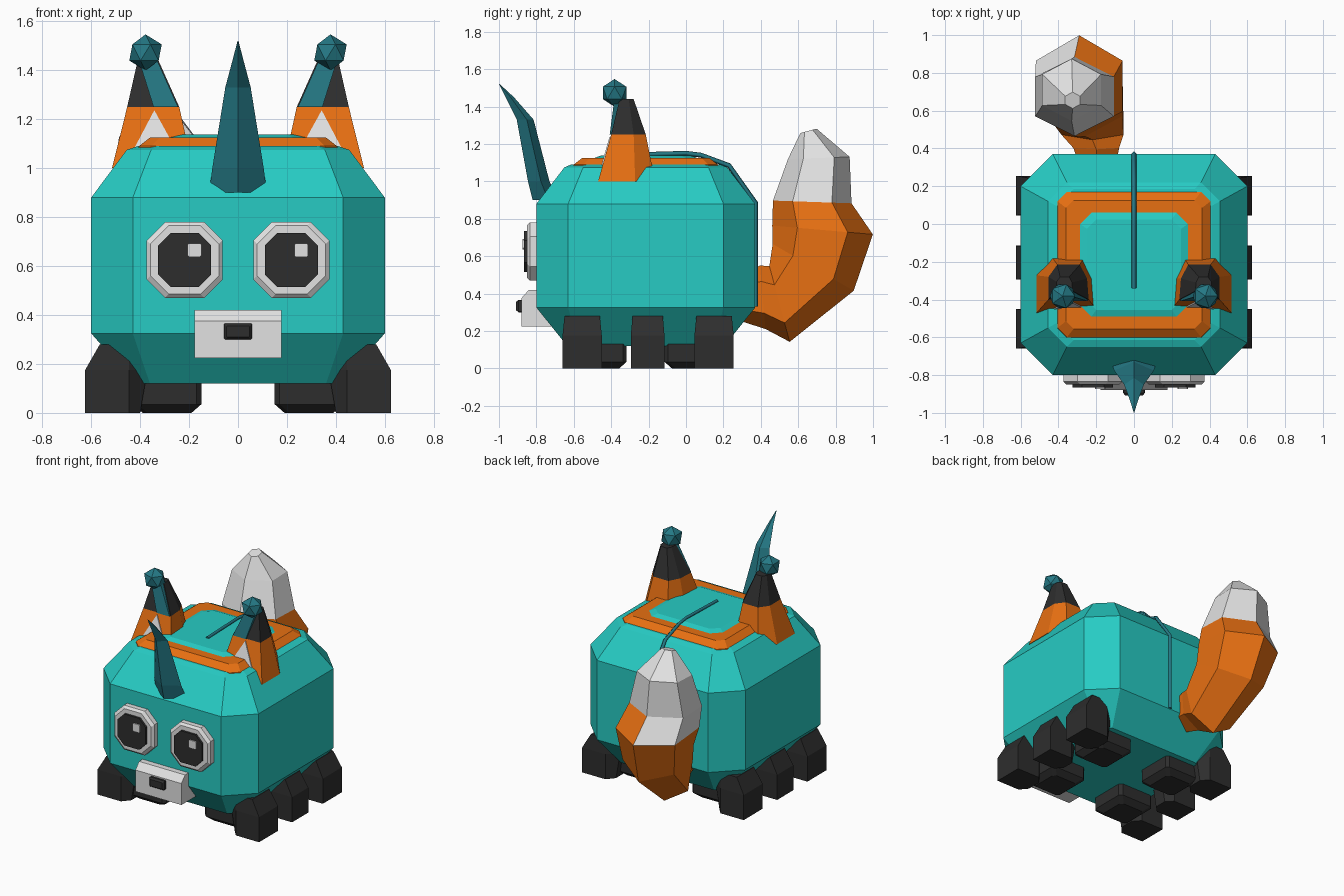
import bpy, bmesh
from math import sin, cos, radians
from mathutils import Vector

cube = bpy.data.objects.get("Cube")
if cube:
    bpy.data.objects.remove(cube, do_unlink=True)


def material(name, rgb):
    m = bpy.data.materials.new(name)
    m.use_nodes = True
    m.diffuse_color = (*rgb, 1)
    m.node_tree.nodes["Principled BSDF"].inputs["Base Color"].default_value = (*rgb, 1)
    return m


TEAL = material("bright teal", (0.02, 0.6, 0.55))
DARK_TEAL = material("dark teal", (0.018, 0.19, 0.235))
ORANGE = material("orange", (0.8, 0.16, 0.006))
WHITE = material("off white", (0.76, 0.76, 0.76))
BLACK = material("charcoal", (0.027, 0.027, 0.027))


def finish(name, bm, mats):
    bmesh.ops.recalc_face_normals(bm, faces=bm.faces)
    mesh = bpy.data.meshes.new(name)
    bm.to_mesh(mesh)
    bm.free()
    for m in mats:
        mesh.materials.append(m)
    obj = bpy.data.objects.new(name, mesh)
    bpy.context.collection.objects.link(obj)
    return obj


def loft(name, rings, *mats, rule=None):
    """Skin a list of point rings; rule(band, centre) picks the material."""
    bm = bmesh.new()
    rows = [[bm.verts.new(p) for p in ring] for ring in rings]
    n = len(rows[0])
    for band, (a, b) in enumerate(zip(rows, rows[1:])):
        for i in range(n):
            j = (i + 1) % n
            f = bm.faces.new((a[i], a[j], b[j], b[i]))
            if rule:
                f.material_index = rule(band, f.calc_center_median())
    bm.faces.new(rows[0])
    cap = bm.faces.new(rows[-1])
    if rule:
        cap.material_index = rule(len(rows) - 2, cap.calc_center_median())
    return finish(name, bm, mats)


def octagon(hx, hy, cut):
    a, b = hx - cut, hy - cut
    return [(hx, -b), (hx, b), (a, hy), (-a, hy), (-hx, b), (-hx, -b), (-a, -hy), (a, -hy)]


def level(z, hx, hy, cut, cy=-0.215):
    return [(x, y + cy, z) for x, y in octagon(hx, hy, cut)]


def plate(name, mat, cx, cz, hx, hz, cut, layers):
    """Octagonal plate on the face; layers are (y, inset) pairs."""
    loft(name, [[(cx + x, y, cz + z) for x, z in octagon(hx - s, hz - s, cut)]
                for y, s in layers], mat)


# Body with its top frame and raised panel
loft("body", [level(0.12, 0.42, 0.42, 0.06), level(0.325, 0.6, 0.585, 0.17),
              level(0.88, 0.6, 0.585, 0.17), level(1.075, 0.455, 0.435, 0.1),
              level(1.09, 0.41, 0.4, 0.09)], TEAL)
loft("top_frame", [level(1.06, 0.41, 0.39, 0.05), level(1.09, 0.405, 0.385, 0.05),
                   level(1.125, 0.36, 0.34, 0.04)], ORANGE)
loft("top_panel", [level(1.11, 0.29, 0.28, 0.06), level(1.125, 0.285, 0.275, 0.06),
                   level(1.138, 0.25, 0.24, 0.05)], TEAL)

# Cord running over the back
curve = bpy.data.curves.new("back_cord", "CURVE")
curve.dimensions = "3D"
curve.bevel_depth = 0.013
curve.bevel_resolution = 0
curve.use_fill_caps = True
path = [(-0.34, 1.14), (0, 1.15), (0.08, 1.14), (0.23, 1.085), (0.372, 0.885), (0.372, 0.33)]
spline = curve.splines.new("POLY")
spline.points.add(len(path) - 1)
for point, (y, z) in zip(spline.points, path):
    point.co = (0, y, z, 1)
curve.materials.append(DARK_TEAL)
bpy.context.collection.objects.link(bpy.data.objects.new("back_cord", curve))

# Horn, curving forward
horn = []
for z, w, front, back in [(0.9, 0.118, -0.82, -0.68), (1.0, 0.105, -0.845, -0.73),
                          (1.33, 0.052, -0.905, -0.815), (1.45, 0.02, -0.965, -0.92),
                          (1.52, 0.002, -1.0, -0.996)]:
    mid = front * 0.4 + back * 0.6
    horn.append([(w, mid, z), (0, back, z), (-w, mid, z), (0, front, z)])
loft("horn", horn, DARK_TEAL)

# Eyes with the same highlight offset on both sides
for side, s in (("left", 1), ("right", -1)):
    cx, cz = s * 0.218, 0.625
    plate(side + "_eye_rim", WHITE, cx, cz, 0.155, 0.155, 0.075,
          [(-0.78, 0), (-0.835, 0), (-0.85, 0.015)])
    plate(side + "_pupil", BLACK, cx, cz, 0.108, 0.11, 0.05, [(-0.84, 0), (-0.865, 0)])
    plate(side + "_eye_glint", WHITE, cx + 0.04, cz + 0.04, 0.028, 0.028, 0.006,
          [(-0.86, 0), (-0.873, 0)])

# Snout with a bevelled upper edge, and nose
profile = [(-0.68, 0.225), (-0.88, 0.225), (-0.88, 0.375), (-0.84, 0.42), (-0.78, 0.42)]
loft("snout", [[(x, y, z) for y, z in profile] for x in (-0.178, 0.178)], WHITE)
plate("nose", BLACK, 0, 0.333, 0.057, 0.033, 0.004, [(-0.87, 0), (-0.895, 0), (-0.908, 0.01)])

for side, s in (("left", 1), ("right", -1)):
    # Ear: flat front, tapering back, dark above the orange
    def ear_ring(x0, x1, y0, y1, z):
        w, d = x1 - x0, y1 - y0
        pts = [(0, 0), (0.04, 0.6), (0.22, 1), (0.78, 1), (1, 0.65), (1, 0)]
        return [(s * (x0 + u * w), y0 + v * d, z) for u, v in pts]

    loft(side + "_ear",
         [ear_ring(0.185, 0.515, -0.47, -0.165, 1.0), ear_ring(0.24, 0.453, -0.4, -0.215, 1.25),
          ear_ring(0.325, 0.41, -0.355, -0.28, 1.44)], ORANGE, BLACK,
         rule=lambda band, c: band)

    # Pale triangle lying on the sloping front of the ear
    def on_front(x, z, out):
        return (s * x, -0.47 + 0.28 * (z - 1) - out, z)

    tri = [(0.25, 1.07), (0.43, 1.07), (0.342, 1.237)]
    loft(side + "_inner_ear", [[on_front(x, z, o) for x, z in tri] for o in (-0.003, 0.006)], WHITE)

    # Stem and ball at the ear tip
    stem = [(0.245, 1.25, -0.4), (0.345, 1.25, -0.4), (0.405, 1.44, -0.375), (0.33, 1.44, -0.375)]
    loft(side + "_ear_stem", [[(s * x, y + o, z) for x, z, y in stem] for o in (-0.008, 0.04)],
         DARK_TEAL)
    bm = bmesh.new()
    bmesh.ops.create_icosphere(bm, subdivisions=1, radius=0.074)
    ball = finish(side + "_ear_ball", bm, [DARK_TEAL])
    ball.location = (s * 0.378, -0.382, 1.473)

    # Three outer legs and two low inner feet
    for where, y, h in (("front", -0.555, 0.105), ("middle", -0.205, 0.09), ("back", 0.15, 0.105)):
        def leg_ring(z, outer, inner, half):
            pts = [(outer, -half), (outer, half), (0.445, half),
                   (inner, half * 0.5), (inner, -half * 0.5), (0.445, -half)]
            return [(s * x, y + v, z) for x, v in pts]

        loft(f"{side}_{where}_leg", [leg_ring(0, 0.625, 0.4, h), leg_ring(0.175, 0.625, 0.37, h),
                                     leg_ring(0.28, 0.565, 0.37, h * 0.9)], BLACK)
    for where, y in (("front", -0.457), ("back", 0.025)):
        def foot_ring(z, r):
            return [(s * 0.29 + u, v, z) for u, v, _ in level(z, r, r, 0.02, y)]

        loft(f"{side}_{where}_inner_foot",
             [foot_ring(0, 0.1), foot_ring(0.035, 0.14), foot_ring(0.14, 0.14)], BLACK)

# Tail: hexagonal rings (centre, tilt, half width, half depth) sweeping up
tail = []
for x, y, z, tilt, rx, r in [(-0.19, 0.27, 0.38, 0, 0.1, 0.12), (-0.2, 0.41, 0.38, 5, 0.14, 0.17),
                             (-0.22, 0.5, 0.345, 15, 0.19, 0.21), (-0.26, 0.68, 0.54, 60, 0.23, 0.25),
                             (-0.29, 0.73, 0.74, 85, 0.265, 0.27), (-0.315, 0.675, 0.89, 88, 0.24, 0.21),
                             (-0.33, 0.71, 1.125, 92, 0.18, 0.165), (-0.325, 0.655, 1.27, 105, 0.045, 0.045)]:
    t = radians(tilt)
    up = Vector((0, -sin(t), cos(t)))
    ring = []
    for k in range(6):
        a = radians(30 + 60 * k)
        ring.append(Vector((x + rx * cos(a), y, z)) + up * (r * sin(a)))
    tail.append(ring)
loft("tail", tail, ORANGE, WHITE,
     rule=lambda band, c: int(band > 4 or (band == 4 and c.x < -0.28)))
